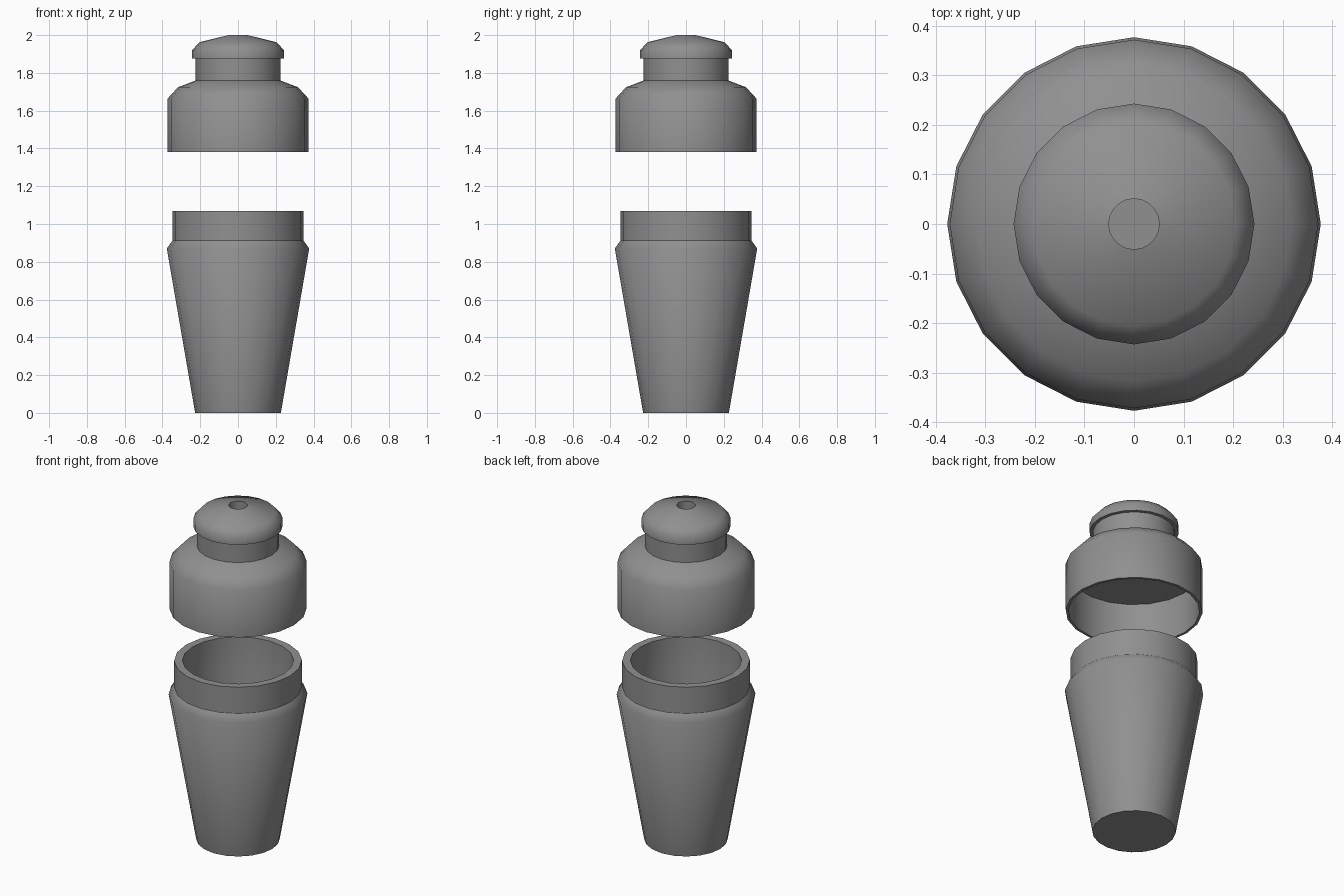
import bpy, bmesh
from math import cos, sin, pi, radians

if "Cube" in bpy.data.objects:
    bpy.data.objects.remove(bpy.data.objects["Cube"])

SIDES = 20

# Dark grey plastic shared by both parts
plastic = bpy.data.materials.new("dark_grey_plastic")
plastic.diffuse_color = (0.28, 0.28, 0.28, 1)
plastic.use_nodes = True
plastic.node_tree.nodes["Principled BSDF"].inputs["Base Color"].default_value = plastic.diffuse_color


def lathe(name, profile, sharp=46, creases=()):
    """Revolve (radius, z) points about z, closing both ends with flat discs.
    creases: indices of profile points whose ring stays a sharp edge."""
    bm = bmesh.new()
    rings = []
    for r, z in profile:
        rings.append([bm.verts.new((r * cos(2 * pi * i / SIDES),
                                    r * sin(2 * pi * i / SIDES), z))
                      for i in range(SIDES)])
    for a, b in zip(rings, rings[1:]):
        for i in range(SIDES):
            j = (i + 1) % SIDES
            bm.faces.new((a[i], a[j], b[j], b[i]))
    bm.faces.new(rings[0][::-1])
    bm.faces.new(rings[-1])
    bmesh.ops.recalc_face_normals(bm, faces=bm.faces)
    mesh = bpy.data.meshes.new(name)
    bm.to_mesh(mesh)
    bm.free()
    mesh.materials.append(plastic)
    obj = bpy.data.objects.new(name, mesh)
    bpy.context.collection.objects.link(obj)
    bpy.ops.object.select_all(action='DESELECT')
    obj.select_set(True)
    bpy.context.view_layer.objects.active = obj
    bpy.ops.object.shade_smooth_by_angle(angle=radians(sharp))
    for edge in mesh.edges:
        ring = {v // SIDES for v in edge.vertices}
        if len(ring) == 1 and ring.pop() in creases:
            edge.use_edge_sharp = True
    return obj


# Hollow tapered cup: outside upwards, over the rim, then down to the inner floor
lathe("bottle_body", [
    (0.227, 0.0), (0.377, 0.87), (0.347, 0.912), (0.347, 1.07),
    (0.302, 1.07), (0.302, 0.90), (0.19, 0.05)], creases=(2,))

# Lifted lid: inner ceiling, skirt, shoulder, neck, spout lip and drinking hole
lathe("bottle_lid", [
    (0.357, 1.628), (0.357, 1.38), (0.372, 1.38), (0.372, 1.665),
    (0.318, 1.724), (0.224, 1.76), (0.224, 1.875), (0.243, 1.875),
    (0.243, 1.92), (0.205, 1.962), (0.051, 2.0), (0.051, 1.88)])
